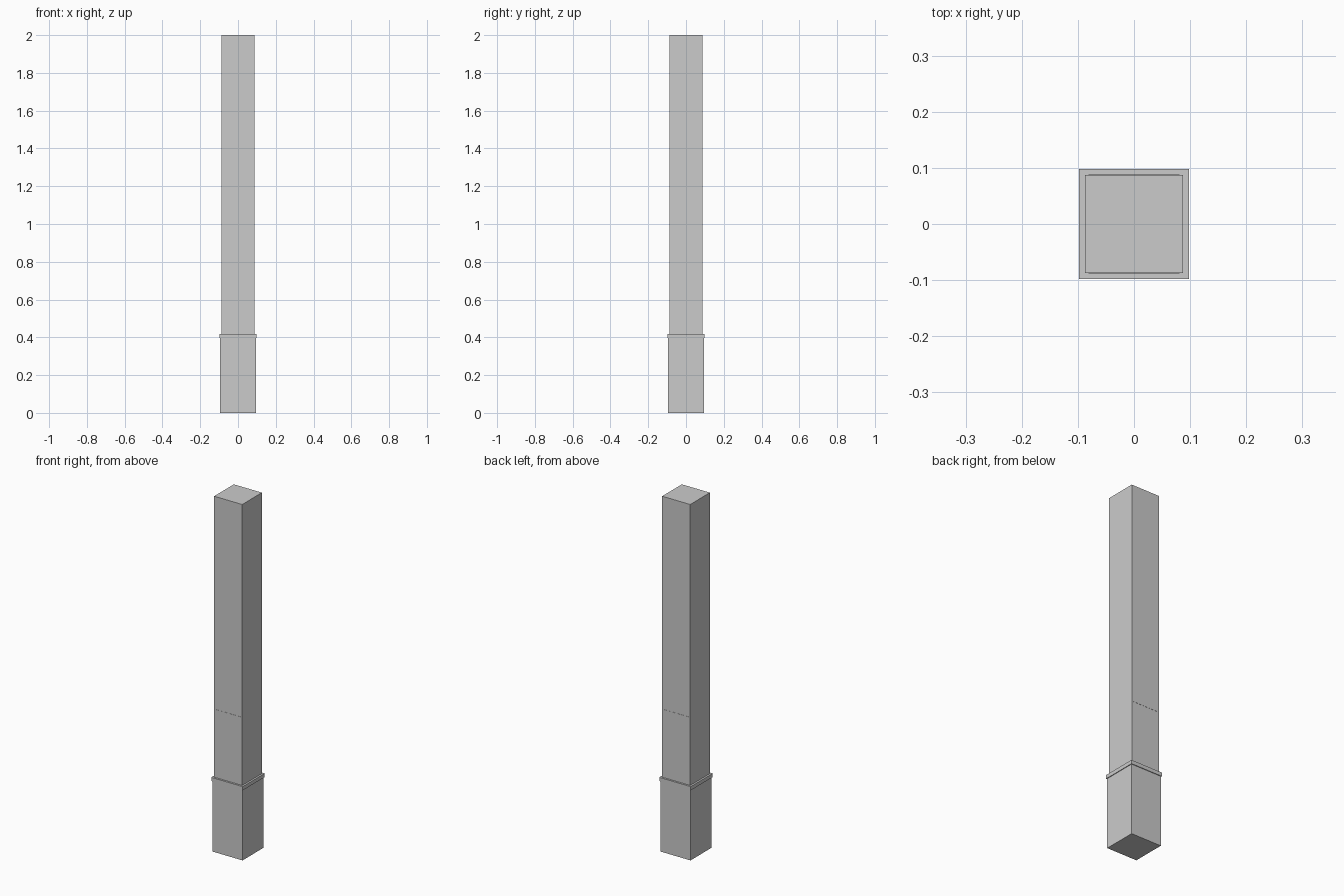
import bpy

if "Cube" in bpy.data.objects:
    bpy.data.objects.remove(bpy.data.objects["Cube"])


def box(name, half_x, half_y, z0, z1, y=0.0):
    """Axis-aligned box given by half widths and height range."""
    bpy.ops.mesh.primitive_cube_add(size=2, location=(0, y, (z0 + z1) / 2))
    ob = bpy.context.object
    ob.name = name
    ob.scale = (half_x, half_y, (z1 - z0) / 2)
    bpy.ops.object.transform_apply(location=True, rotation=False, scale=True)
    return ob


# Square plinth, thin collar lip and tall shaft
box("plinth", 0.094, 0.094, 0.0, 0.397)
box("collar", 0.098, 0.098, 0.397, 0.418)
box("shaft", 0.0875, 0.0875, 0.418, 2.0)

# Thin flush strips on the front and back of the shaft
for name, side in (("front_strip", -1), ("back_strip", 1)):
    box(name, 0.081, 0.001, 0.763, 0.802, side * 0.0875)
